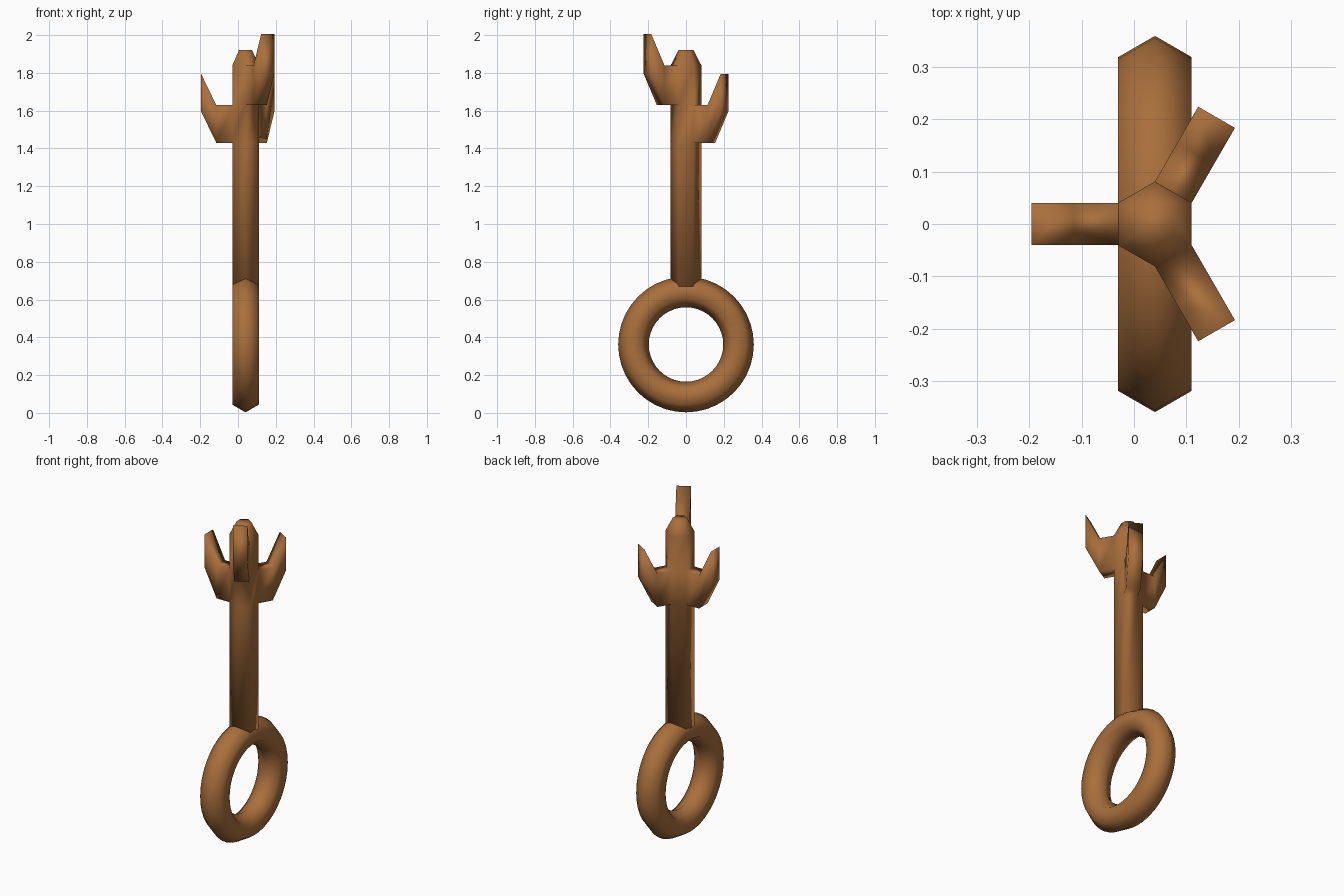
import bpy, bmesh
from math import cos, sin, pi, radians
from mathutils import Vector

if "Cube" in bpy.data.objects:
    bpy.data.objects.remove(bpy.data.objects["Cube"])

CX = 0.04      # shared axis of shaft and ring
R = 0.081      # hexagon radius of both sections

brown = bpy.data.materials.new("brown")
brown.diffuse_color = (0.4, 0.16, 0.045, 1)
brown.use_nodes = True
brown.node_tree.nodes["Principled BSDF"].inputs["Base Color"].default_value = brown.diffuse_color

# Ring handle: hexagonal section, standing in the YZ plane
bpy.ops.mesh.primitive_torus_add(major_segments=40, minor_segments=6,
                                 major_radius=0.278, minor_radius=R,
                                 location=(CX, 0, 0.362), rotation=(0, pi / 2, 0))
ring = bpy.context.object
ring.name = "ring_handle"
ring.data.materials.append(brown)
bpy.ops.object.shade_smooth()

# Shaft: stacked hexagons, tapered at the tip
bm = bmesh.new()
levels = [(0.67, R), (1.43, R), (1.63, R), (1.84, R), (1.92, R * 0.5)]
rows = []
for z, r in levels:
    rows.append([bm.verts.new((CX + r * cos(radians(30 + 60 * i)),
                               r * sin(radians(30 + 60 * i)), z)) for i in range(6)])
sides = {}
for k in range(len(rows) - 1):
    for i in range(6):
        j = (i + 1) % 6
        sides[k, 60 * (i + 1) % 360] = bm.faces.new(
            (rows[k][i], rows[k][j], rows[k + 1][j], rows[k + 1][i]))
bm.faces.new(rows[-1])
bm.faces.new(rows[0][::-1])


def tooth(row, angle):
    """Extrude a shaft side outward, then outward and up."""
    out = Vector((cos(radians(angle)), sin(radians(angle)), 0))
    face = sides[row, angle]
    for step in (out * 0.085, out * 0.08 + Vector((0, 0, 0.165))):
        face = bmesh.ops.extrude_discrete_faces(bm, faces=[face])["faces"][0]
        bmesh.ops.translate(bm, verts=face.verts, vec=step)


# Two low teeth and one high tooth
tooth(1, 60)
tooth(1, 180)
tooth(2, 300)

bmesh.ops.recalc_face_normals(bm, faces=bm.faces)
for f in bm.faces:
    f.smooth = True
mesh = bpy.data.meshes.new("toothed_shaft")
bm.to_mesh(mesh)
bm.free()
mesh.materials.append(brown)
bpy.context.collection.objects.link(bpy.data.objects.new("toothed_shaft", mesh))
